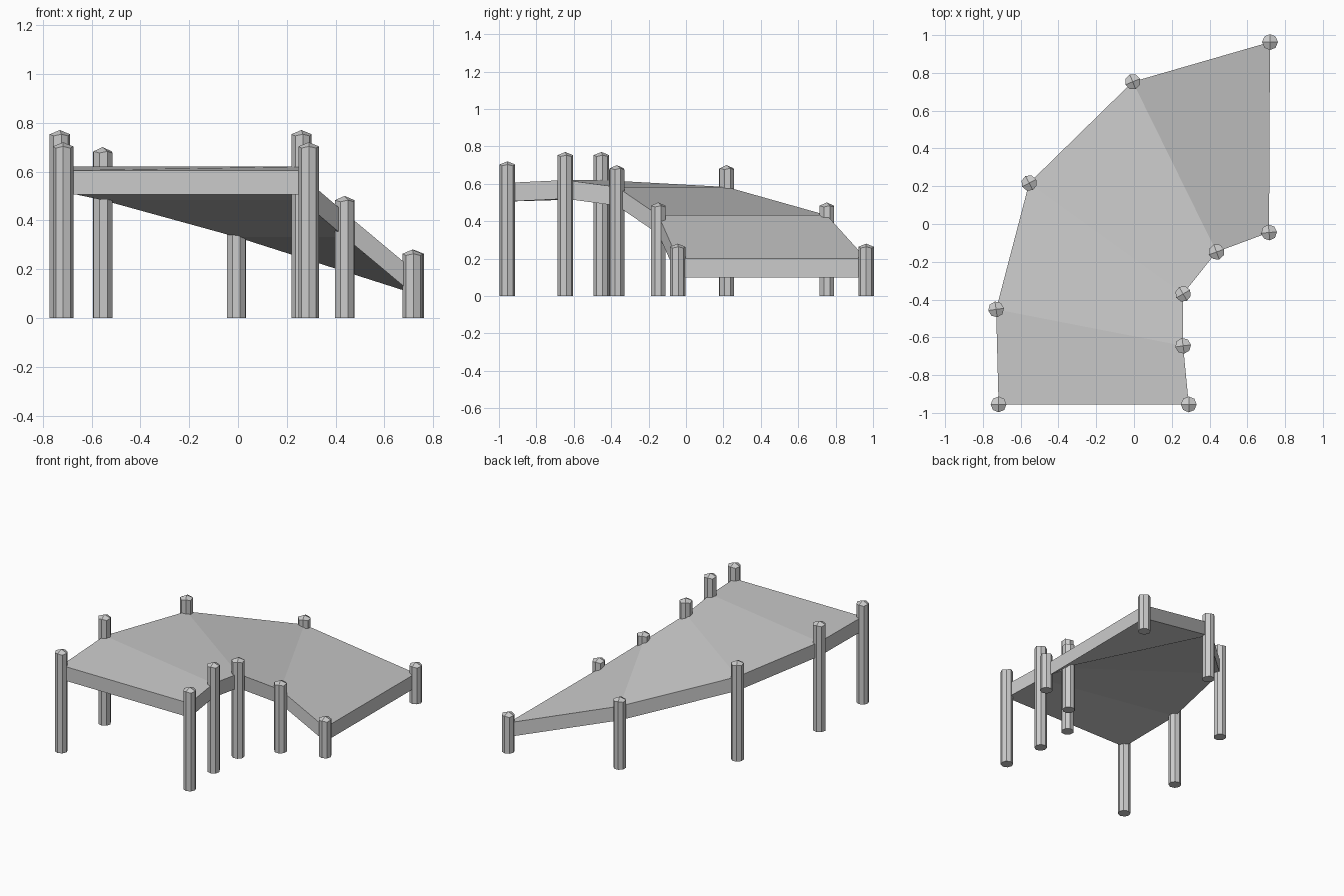
import bpy, bmesh
from math import sin, cos, pi, radians

if "Cube" in bpy.data.objects:
    bpy.data.objects.remove(bpy.data.objects["Cube"])

# Paired deck stations: (left x, y), (right x, y), deck height, post top, left/right post turn
STATIONS = [
    ((-0.717, -0.955), (0.29, -0.955), 0.605, 0.72, 0, 0),
    ((-0.73, -0.452), (0.26, -0.645), 0.62, 0.77, 8, 8),
    ((-0.555, 0.217), (0.26, -0.37), 0.583, 0.70, 28, 30),
    ((-0.007, 0.753), (0.437, -0.148), 0.432, 0.50, 22, 20),
    ((0.72, 0.963), (0.715, -0.045), 0.20, 0.28, 0, 5),
]
THICK = 0.1
RADIUS = 0.042


def finish(name, bm):
    bmesh.ops.recalc_face_normals(bm, faces=bm.faces)
    mesh = bpy.data.meshes.new(name)
    bm.to_mesh(mesh)
    bm.free()
    obj = bpy.data.objects.new(name, mesh)
    bpy.context.collection.objects.link(obj)
    return obj


# Curved, descending deck: a loop of four corners per station
def build_deck():
    bm = bmesh.new()
    loops = []
    for left, right, z, *_ in STATIONS:
        loops.append([bm.verts.new((*p, h)) for p, h in
                      ((left, z), (right, z), (right, z - THICK), (left, z - THICK))])
    for a, b in zip(loops, loops[1:]):
        for i in range(4):
            j = (i + 1) % 4
            bm.faces.new((a[i], a[j], b[j], b[i]))
    bm.faces.new(loops[0])
    bm.faces.new(loops[-1])
    finish("deck", bm)


# Eight-sided post with a shallow cap of four flat facets
def build_post(name, x, y, top, turn):
    bm = bmesh.new()
    low, rim = [], []
    drop = 0.017
    for i in range(8):
        a = i * pi / 4 + radians(turn)
        px, py = x + RADIUS * cos(a), y + RADIUS * sin(a)
        low.append(bm.verts.new((px, py, 0)))
        rim.append(bm.verts.new((px, py, top - drop * (1.414 if i % 2 else 1))))
    apex = bm.verts.new((x, y, top))
    bm.faces.new(low)
    for i in range(8):
        j = (i + 1) % 8
        bm.faces.new((low[i], low[j], rim[j], rim[i]))
    for i in range(0, 8, 2):
        bm.faces.new((apex, rim[i], rim[i + 1], rim[(i + 2) % 8]))
    finish(name, bm)


build_deck()
for n, (left, right, z, top, turn_l, turn_r) in enumerate(STATIONS, 1):
    build_post(f"left_post_{n}", *left, top, turn_l)
    build_post(f"right_post_{n}", *right, top, turn_r)
